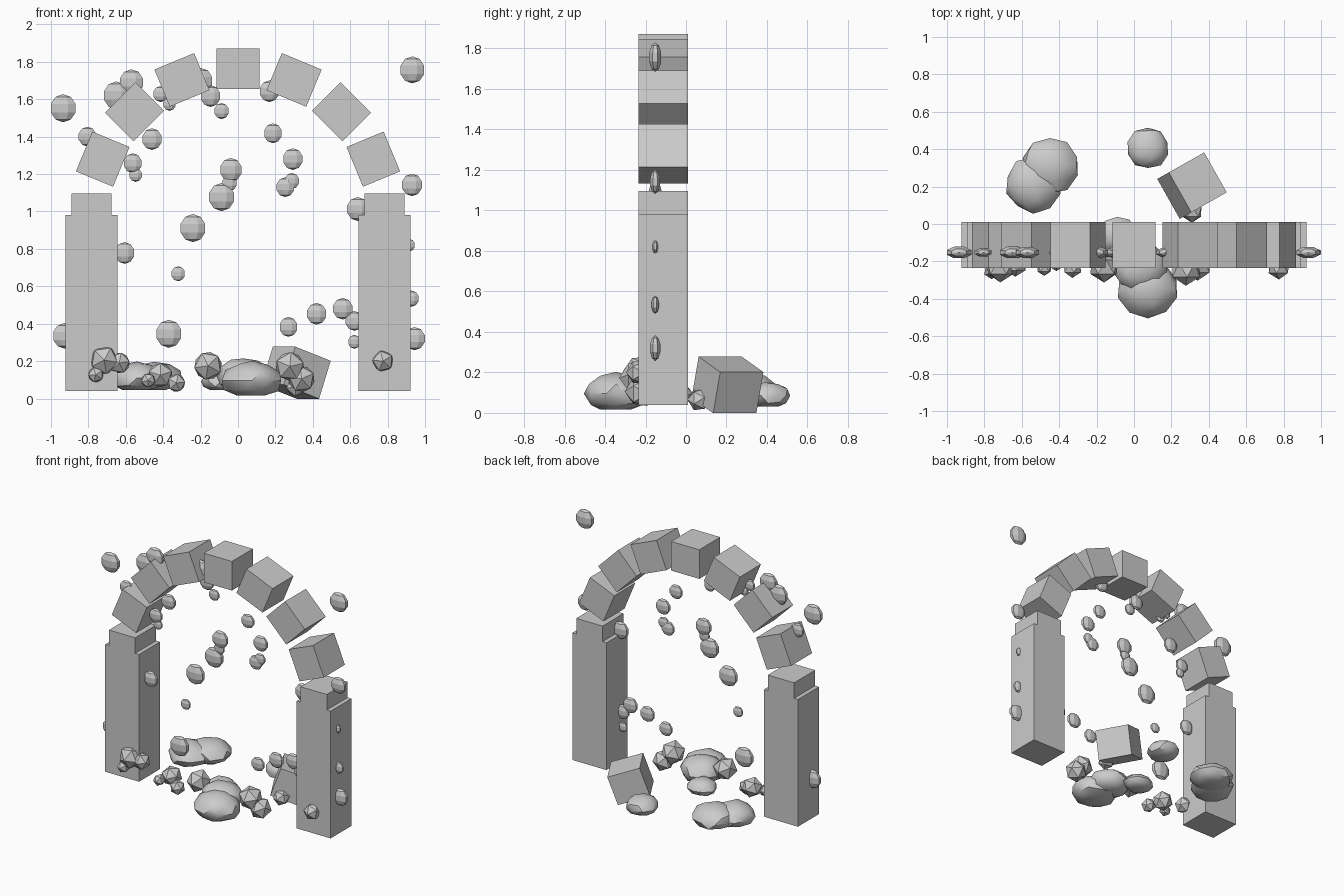
import bpy, bmesh, math, random
from mathutils import Matrix, Vector

if "Cube" in bpy.data.objects:
    bpy.data.objects.remove(bpy.data.objects["Cube"])

random.seed(4)
stone = bpy.data.materials.new("grey stone")
stone.diffuse_color = (0.6, 0.6, 0.6, 1)
stone.use_nodes = True
stone.node_tree.nodes["Principled BSDF"].inputs["Base Color"].default_value = stone.diffuse_color


def finish(name, bm, matrix):
    mesh = bpy.data.meshes.new(name)
    bm.to_mesh(mesh)
    bm.free()
    mesh.materials.append(stone)
    ob = bpy.data.objects.new(name, mesh)
    bpy.context.collection.objects.link(ob)
    ob.matrix_world = matrix
    return ob


def box(name, size, matrix):
    bm = bmesh.new()
    bmesh.ops.create_cube(bm, size=1, matrix=Matrix.Diagonal((*size, 1)))
    return finish(name, bm, matrix)


def pebble(x, z, r):
    # eight-sided ball, thin from front to back
    bm = bmesh.new()
    m = Matrix.Diagonal((r, r * 0.47, r, 1)) @ Matrix.Rotation(math.pi / 8, 4, 'Z')
    bmesh.ops.create_uvsphere(bm, u_segments=8, v_segments=5, radius=1, matrix=m)
    return finish("floating_pebble", bm, Matrix.Translation((x, -0.152, z)))


def rubble(x, y, z, r):
    # twenty-sided chunk with one corner facing the front
    bm = bmesh.new()
    m = Matrix.Rotation(random.uniform(0, 6), 4, 'Y') @ Matrix.Rotation(math.pi / 2, 4, 'X')
    bmesh.ops.create_icosphere(bm, subdivisions=1, radius=r, matrix=m)
    return finish("rubble", bm, Matrix.Translation((x, y, z)))


def boulder(x, y, z, rx, ry, rz):
    # worn, flattened rock
    bm = bmesh.new()
    bmesh.ops.create_icosphere(bm, subdivisions=2, radius=1)
    for v in bm.verts:
        v.co *= random.uniform(0.93, 1.04)
        v.co.z = max(v.co.z, -0.75)
        v.co = Vector((v.co.x * rx, v.co.y * ry, v.co.z * rz))
    ob = finish("boulder", bm, Matrix.Translation((x, y, z)))
    bpy.ops.object.select_all(action='DESELECT')
    ob.select_set(True)
    bpy.context.view_layer.objects.active = ob
    bpy.ops.object.shade_smooth_by_angle(angle=math.radians(32))


# pillars
DEPTH, MID_Y = 0.245, -0.113
for s in (-1, 1):
    box("pillar", (0.278, DEPTH, 0.94), Matrix.Translation((s * 0.783, MID_Y, 0.51)))

# arch stones, fanned around the springing point
for i in range(-4, 5):
    a = math.radians(22.5 * i)
    pos = (0.783 * math.sin(a), MID_Y, 0.98 + 0.783 * math.cos(a))
    box("arch_stone", (0.23, DEPTH, 0.215),
        Matrix.Translation(pos) @ Matrix.Rotation(a, 4, 'Y'))

# fallen arch stone, tilted on the ground behind
u = Vector((0.82, 0.462, -0.33)).normalized()
v = Vector((-0.49, 0.87, 0)).normalized()
w = u.cross(v)
tilt = Matrix((u, v, w)).transposed().to_4x4()
box("fallen_stone", (0.23, DEPTH, 0.215), Matrix.Translation((0.31, 0.205, 0.138)) @ tilt)

# floating pebbles: x, z, radius
for x, z, r in [
    (-.935, 1.552, .075), (.932, 1.757, .072), (-.57, 1.69, .07), (-.65, 1.62, .075),
    (-.805, 1.40, .053), (-.46, 1.387, .058), (-.563, 1.258, .053), (-.547, 1.195, .037),
    (-.414, 1.628, .043), (-.366, 1.575, .037), (-.20, 1.698, .07), (-.147, 1.617, .058),
    (-.088, 1.537, .043), (.168, 1.643, .058), (.187, 1.418, .053), (.293, 1.28, .058),
    (.288, 1.163, .043), (.253, 1.13, .053), (-.038, 1.222, .064), (-.045, 1.152, .043),
    (-.088, 1.077, .075), (-.241, .911, .075), (-.32, .667, .04), (-.606, .778, .058),
    (-.37, .346, .075), (-.928, .335, .068), (.93, 1.142, .06), (.64, 1.013, .064),
    (.916, .82, .033), (.928, .534, .043), (.944, .32, .062), (.56, .48, .058),
    (.42, .453, .058), (.27, .383, .053), (.622, .415, .053), (.622, .303, .037),
]:
    pebble(x, z, r)

# rubble along the front: x, y, z, radius
for x, y, z, r in [
    (-.715, -.23, .205, .082), (-.76, -.25, .127, .045), (-.635, -.22, .19, .062),
    (-.415, -.18, .125, .072), (-.48, -.235, .097, .042), (-.33, -.235, .083, .053),
    (-.16, -.23, .175, .083), (.277, -.245, .172, .085), (.34, -.225, .105, .078),
    (.04, -.40, .085, .07), (.775, -.235, .2, .062), (.31, .065, .065, .058),
]:
    rubble(x, y, z, r)

# boulders: centre and radii
for rock in [
    (.075, -.345, .095, .165, .155, .105),
    (.03, -.23, .12, .15, .14, .10),
    (-.09, -.06, .09, .11, .10, .06),
    (-.54, .21, .11, .15, .15, .085),
    (-.45, .31, .11, .155, .155, .085),
    (.075, .405, .085, .115, .11, .07),
]:
    boulder(*rock)
